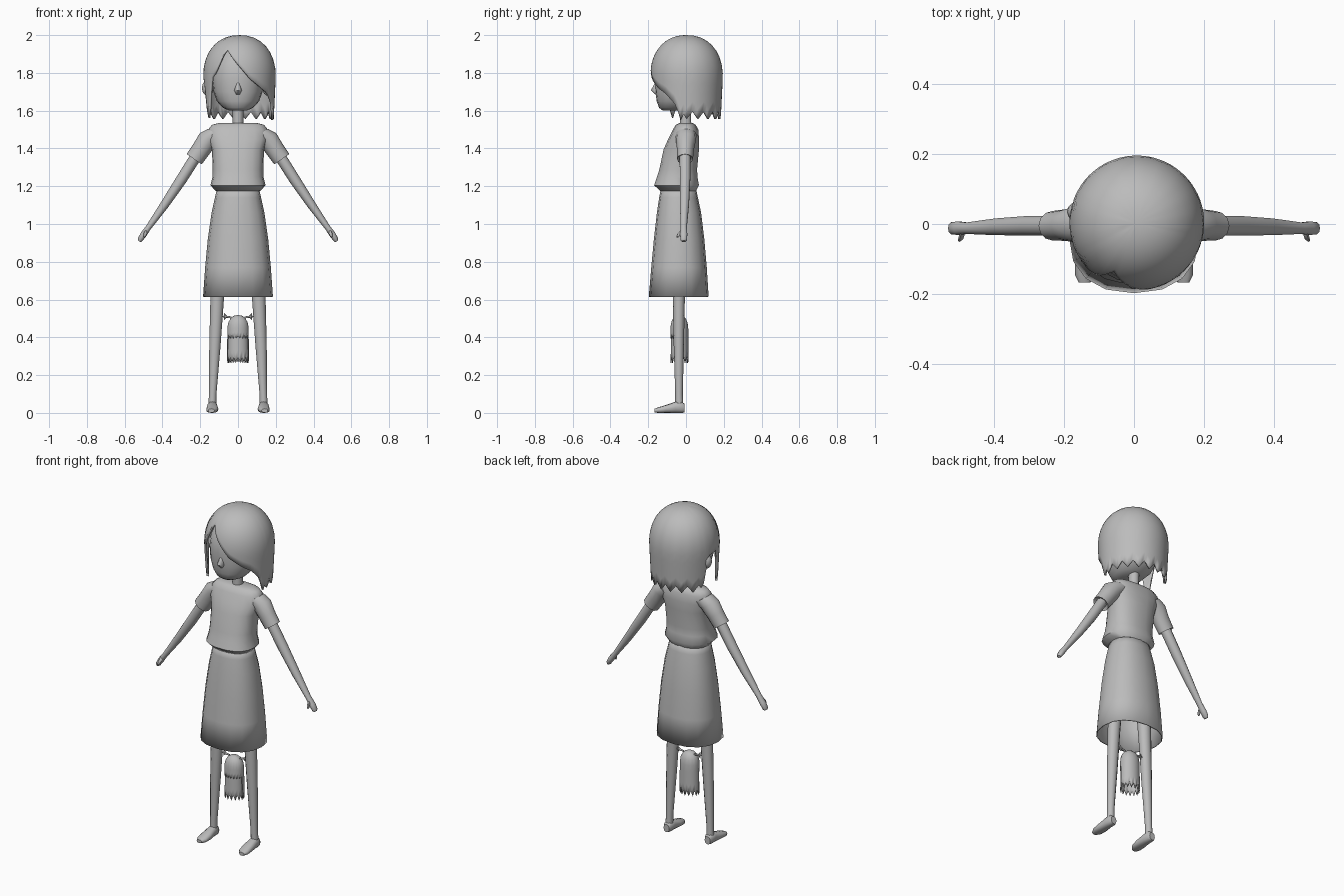
import bpy, bmesh, math
from mathutils import Vector

grey = bpy.data.materials.new("plain grey")
grey.diffuse_color = (0.5, 0.5, 0.5, 1)
X, Y, Z = Vector((1, 0, 0)), Vector((0, 1, 0)), Vector((0, 0, 1))


def finish(name, bm, mirror=False, thick=0, recalc=True, angle=50):
    if recalc:
        bmesh.ops.recalc_face_normals(bm, faces=bm.faces)
    me = bpy.data.meshes.new(name)
    bm.to_mesh(me)
    bm.free()
    me.materials.append(grey)
    me.shade_smooth()
    me.set_sharp_from_angle(angle=math.radians(angle))
    ob = bpy.data.objects.new(name, me)
    bpy.context.collection.objects.link(ob)
    if thick:
        m = ob.modifiers.new("thickness", 'SOLIDIFY')
        m.thickness, m.offset = thick, -1
    if mirror:
        m = ob.modifiers.new("mirror", 'MIRROR')
        m.use_clip = False
        m.use_mirror_merge = False
    return ob


def loft(name, sections, u=X, v=Y, seg=12, p=2.0, cap=True, **kw):
    """Skin superelliptic sections (x, y, z, half size along u, half size along v)."""
    bm = bmesh.new()
    rings = []
    for x, y, z, a, b in sections:
        ring = []
        for i in range(seg):
            t = 2 * math.pi * i / seg
            c, s = math.cos(t), math.sin(t)
            c = math.copysign(abs(c) ** (2 / p), c)
            s = math.copysign(abs(s) ** (2 / p), s)
            ring.append(bm.verts.new(Vector((x, y, z)) + u * a * c + v * b * s))
        rings.append(ring)
    for r0, r1 in zip(rings, rings[1:]):
        for i in range(seg):
            j = (i + 1) % seg
            bm.faces.new((r0[i], r0[j], r1[j], r1[i]))
    if cap:
        bm.faces.new(rings[0])
        bm.faces.new(rings[-1])
    return finish(name, bm, **kw)


def body(name, rows, **kw):
    """Horizontal sections given as (z, half width, front y, back y)."""
    return loft(name, [(0, (f + b) / 2, z, w, (b - f) / 2) for z, w, f, b in rows], **kw)


def hair_shell(name, centre, ztop, zside, radii, rim, taper, cols=72, rows=12, thick=0.012):
    """Domed shell whose lower edge follows rim(angle); angle 0 is the front, + towards +x."""
    bm = bmesh.new()
    top = bm.verts.new((centre[0], centre[1], ztop))
    grid = []
    for i in range(cols):
        deg = -180 + 360 * i / cols
        a, zb = math.radians(deg), rim(deg)
        col = []
        for k in range(rows):
            z = zb + (ztop - zb) * math.sin(k / rows * math.pi / 2)
            if z > zside:
                r = (1 - ((z - zside) / (ztop - zside)) ** 2.2) ** (1 / 2.2)
            else:
                r = 1 - taper * (zside - z)
            col.append(bm.verts.new((centre[0] + radii[0] * r * math.sin(a),
                                     centre[1] - radii[1] * r * math.cos(a), z)))
        grid.append(col)
    for i in range(cols):
        c0, c1 = grid[i], grid[(i + 1) % cols]
        for k in range(rows - 1):
            bm.faces.new((c0[k], c1[k], c1[k + 1], c0[k + 1]))
        bm.faces.new((c0[-1], c1[-1], top))
    return finish(name, bm, thick=thick, recalc=False)


def zigzag(deg, low, high, step):
    return low + (high - low) * 2 * abs((deg / step) % 1 - 0.5)


def ball(name, centre, radii, **kw):
    bm = bmesh.new()
    bmesh.ops.create_uvsphere(bm, u_segments=12, v_segments=8, radius=1)
    for v in bm.verts:
        v.co = Vector(c + r * q for c, r, q in zip(centre, radii, v.co))
    return finish(name, bm, **kw)


# Hair: parted fringe, loose side locks, ear gap on one side, ragged back
EDGE = [(-112, 1.56), (-106, 1.68), (-100, 1.76), (-78, 1.77), (-72, 1.62), (-65, 1.56),
        (-58, 1.64), (-52, 1.77), (-42, 1.80), (-34, 1.86), (-27, 1.93), (-15, 1.89),
        (-3, 1.845), (18, 1.765), (40, 1.715), (54, 1.69), (72, 1.63), (80, 1.55), (88, 1.60)]


def hair_rim(deg):
    for (a, za), (b, zb) in zip(EDGE, EDGE[1:]):
        if a <= deg <= b:
            return za + (zb - za) * (deg - a) / (b - a)
    return zigzag(deg, 1.555, 1.595, 20)


hair_shell("hair", (0.008, 0.003), 2.0, 1.78, (0.192, 0.192), hair_rim, 0.25)

# Head, nose, ears and neck
body("head", [(1.602, 0.05, -0.125, 0.0), (1.615, 0.08, -0.143, 0.04), (1.65, 0.112, -0.155, 0.09),
              (1.70, 0.13, -0.162, 0.12), (1.77, 0.138, -0.165, 0.14), (1.84, 0.13, -0.158, 0.135),
              (1.90, 0.105, -0.125, 0.11), (1.94, 0.06, -0.07, 0.06)], seg=20, p=2.2)
loft("nose", [(0, -0.145, 1.765, 0.007, 0.012), (0, -0.155, 1.735, 0.012, 0.016),
              (0, -0.163, 1.708, 0.02, 0.023), (0, -0.15, 1.685, 0.012, 0.012)], seg=8)
ball("ears", (0.16, 0.035, 1.72), (0.031, 0.028, 0.042), mirror=True)
body("neck", [(1.48, 0.034, -0.035, 0.035), (1.55, 0.028, -0.032, 0.028),
              (1.64, 0.03, -0.035, 0.03)], seg=10)

# Loose short-sleeved top
body("top", [(1.535, 0.10, -0.035, 0.035), (1.525, 0.138, -0.055, 0.052), (1.50, 0.158, -0.07, 0.066),
             (1.45, 0.158, -0.095, 0.07), (1.395, 0.138, -0.12, 0.07), (1.29, 0.134, -0.142, 0.06),
             (1.25, 0.135, -0.155, 0.062), (1.205, 0.146, -0.17, 0.07), (1.175, 0.118, -0.138, 0.055)],
     seg=18, p=2.4)
down = Vector((0.56, 0, -0.83))
across = Vector((0.83, 0, 0.56))
loft("sleeves", [(0.115, 0, 1.475, 0.052, 0.055), (0.158, 0, 1.45, 0.054, 0.054),
                 (0.195, -0.003, 1.395, 0.05, 0.045), (0.232, -0.005, 1.343, 0.048, 0.042),
                 (0.226, -0.005, 1.352, 0.034, 0.032)], u=across, mirror=True)

# Long flared skirt, open underneath
body("skirt", [(0.615, 0.185, -0.197, 0.12), (0.77, 0.174, -0.184, 0.11), (0.92, 0.16, -0.17, 0.097),
               (1.06, 0.14, -0.154, 0.08), (1.14, 0.122, -0.142, 0.063), (1.195, 0.11, -0.132, 0.052)],
     seg=16, p=2.3, cap=False, thick=0.006)

# Arms, hands and thumbs
loft("arms", [(0.215, -0.005, 1.37, 0.03, 0.03), (0.30, -0.005, 1.235, 0.029, 0.029),
              (0.39, -0.008, 1.10, 0.023, 0.025), (0.475, -0.012, 0.98, 0.015, 0.017),
              (0.50, -0.012, 0.945, 0.017, 0.02), (0.518, -0.012, 0.917, 0.014, 0.018),
              (0.522, -0.012, 0.908, 0.008, 0.012)], u=across, seg=10, mirror=True)
loft("thumbs", [(0.486, -0.02, 0.965, 0.009, 0.01), (0.492, -0.037, 0.946, 0.009, 0.01),
                (0.497, -0.045, 0.93, 0.005, 0.006)], u=across, seg=8, mirror=True)

# Legs and feet
loft("legs", [(0.085, -0.035, 1.0, 0.045, 0.045), (0.11, -0.038, 0.61, 0.036, 0.032),
              (0.122, -0.038, 0.36, 0.03, 0.027), (0.134, -0.037, 0.10, 0.02, 0.02),
              (0.136, -0.036, 0.03, 0.021, 0.022)], mirror=True)
loft("feet", [(0.136, -0.008, 0.025, 0.018, 0.023), (0.136, -0.022, 0.03, 0.025, 0.03),
              (0.136, -0.055, 0.03, 0.027, 0.03), (0.136, -0.105, 0.021, 0.032, 0.021),
              (0.138, -0.145, 0.015, 0.03, 0.015), (0.141, -0.167, 0.012, 0.016, 0.010)],
     u=X, v=Z, p=2.4, mirror=True)

# Small hanging doll: ragged body, fringed cap and spiky tied tufts
hair_shell("doll_body", (0, -0.035), 0.508, 0.44, (0.052, 0.043),
           lambda d: zigzag(d, 0.265, 0.295, 24), -0.5, cols=60, rows=8, thick=0.004)
hair_shell("doll_cap", (0, -0.035), 0.518, 0.445, (0.056, 0.047),
           lambda d: zigzag(d, 0.395, 0.41, 18) if abs(d) < 85 else zigzag(d, 0.27, 0.30, 24),
           -0.3, cols=80, rows=8, thick=0.004)
loft("doll_ties", [(0.035, -0.03, 0.505, 0.005, 0.005), (0.072, -0.03, 0.511, 0.006, 0.006)],
     u=Z, v=Y, seg=8, mirror=True)
for i, deg in enumerate((-65, 0, 65)):
    d = Vector((math.cos(math.radians(deg)), 0, math.sin(math.radians(deg))))
    base = Vector((0.066, -0.03, 0.51))
    tip = base + d * 0.02
    loft("doll_tuft_%d" % (i + 1), [(*base, 0.008, 0.009), (*tip, 0.001, 0.001)],
         u=d.cross(Y), v=Y, seg=6, mirror=True)
